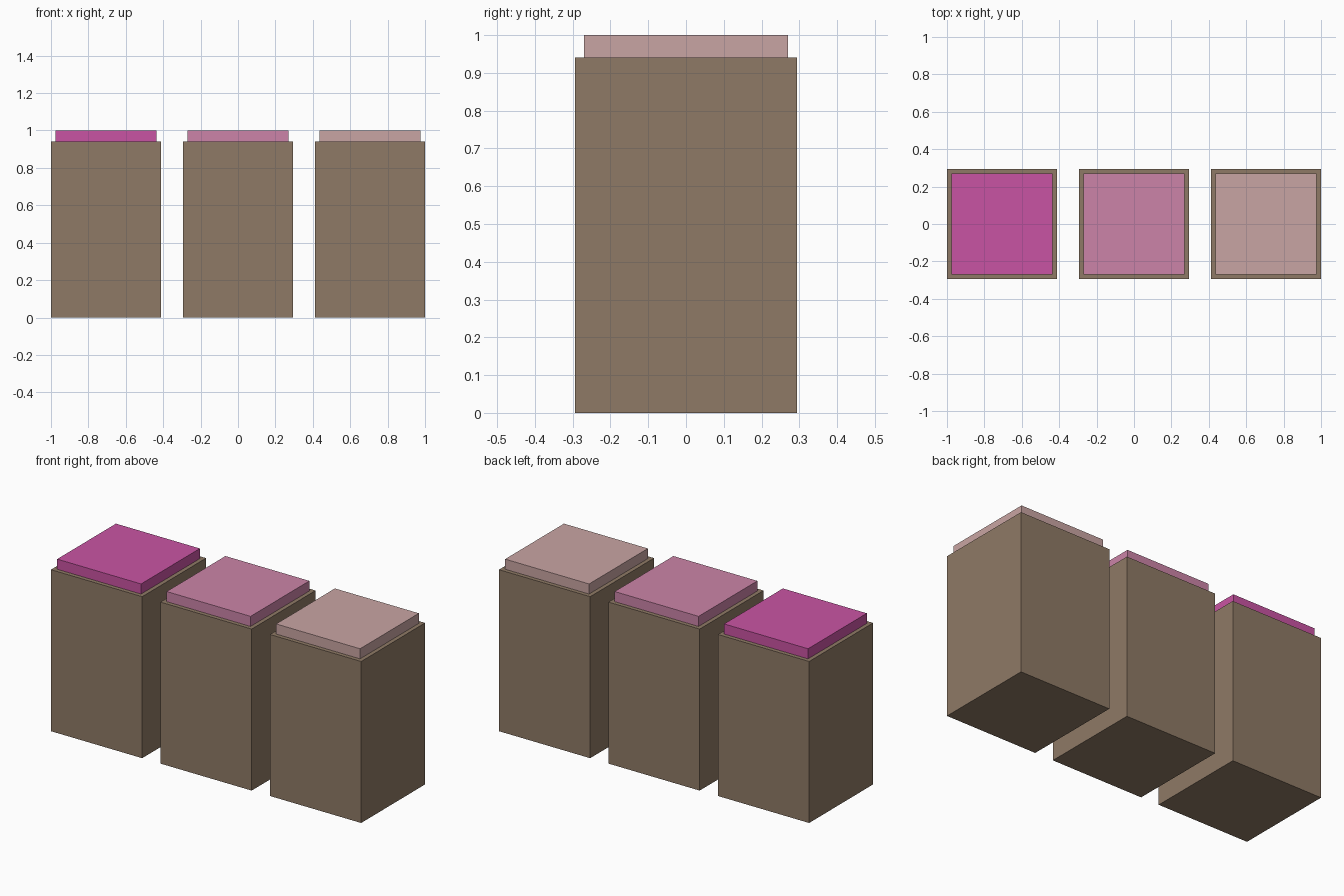
import bpy

if "Cube" in bpy.data.objects:
    bpy.data.objects.remove(bpy.data.objects["Cube"])

U = 1 / 1.7            # one body width in model units
SPACING = 1.2 * U
BODY_H, LID_H, LID_W = 1.6 * U, 0.1 * U, 0.92 * U


def linear(c):
    c /= 255
    return c / 12.92 if c <= 0.04045 else ((c + 0.055) / 1.055) ** 2.4


def material(name, rgb):
    mat = bpy.data.materials.new(name)
    mat.diffuse_color = (*[linear(c) for c in rgb], 1)
    mat.use_nodes = True
    mat.node_tree.nodes["Principled BSDF"].inputs["Base Color"].default_value = mat.diffuse_color
    return mat


def box(name, x, z_bottom, width, height, mat):
    bpy.ops.mesh.primitive_cube_add(size=1, location=(x, 0, z_bottom + height / 2))
    obj = bpy.context.object
    obj.name = name
    obj.scale = (width, width, height)
    bpy.ops.object.transform_apply(location=False, rotation=False, scale=True)
    obj.data.materials.append(mat)
    return obj


brown = material("brown", (143, 122, 102))
lids = [("left", (201, 84, 163)), ("middle", (204, 132, 168)), ("right", (201, 165, 163))]

# Three pedestals, each topped by a thin inset coloured slab
for i, (side, rgb) in enumerate(lids):
    x = (i - 1) * SPACING
    box(f"{side}_pedestal", x, 0, U, BODY_H, brown)
    box(f"{side}_top_slab", x, BODY_H, LID_W, LID_H, material(f"{side}_slab_pink", rgb))
